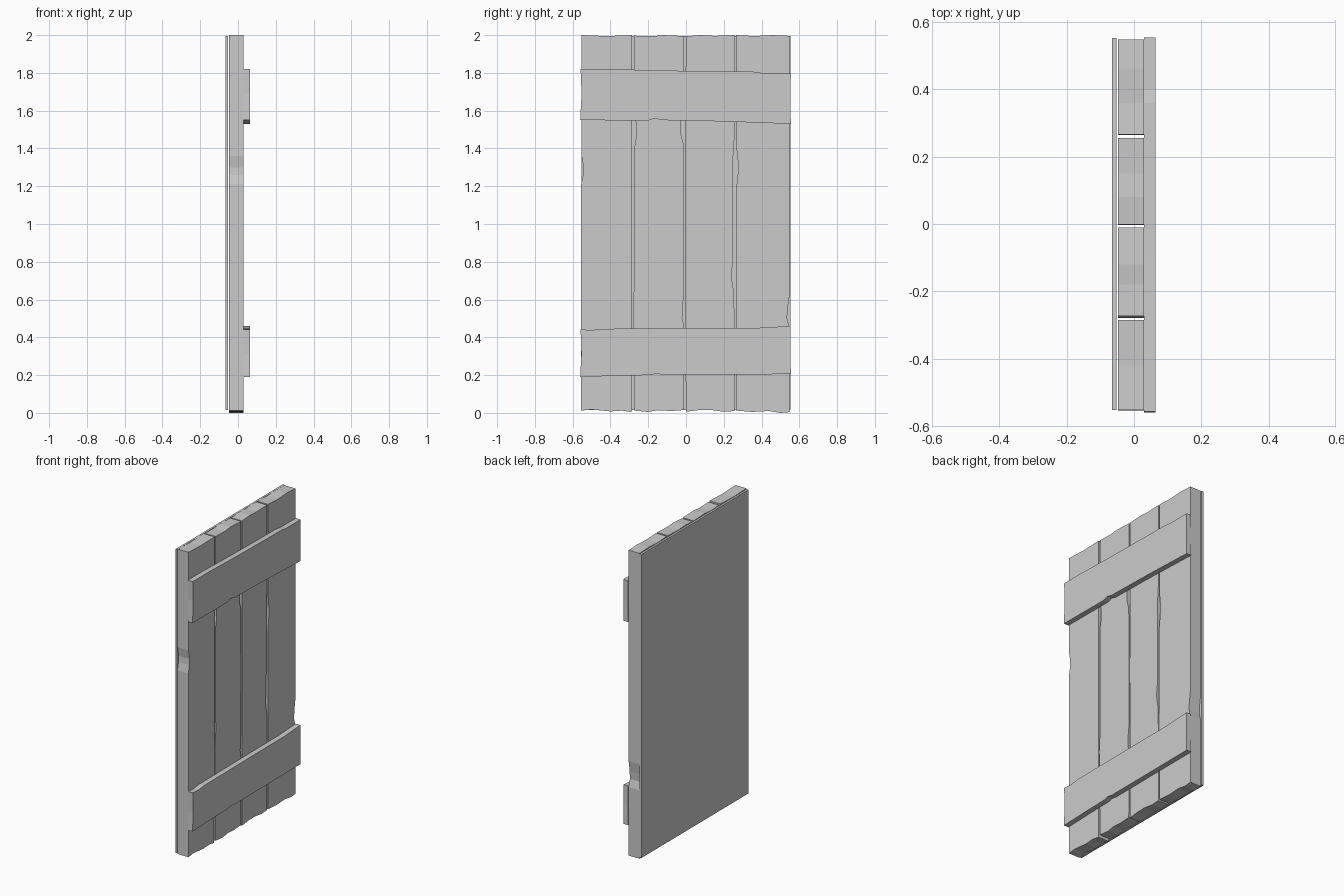
import bpy, bmesh


def slab(name, outline, x0, x1):
    """Extrude a (y, z) outline between two x positions."""
    bm = bmesh.new()
    face = bm.faces.new([bm.verts.new((x0, y, z)) for y, z in outline])
    ext = bmesh.ops.extrude_face_region(bm, geom=[face])
    for v in ext["geom"]:
        if isinstance(v, bmesh.types.BMVert):
            v.co.x = x1
    bmesh.ops.recalc_face_normals(bm, faces=bm.faces[:])
    me = bpy.data.meshes.new(name)
    bm.to_mesh(me)
    bm.free()
    ob = bpy.data.objects.new(name, me)
    bpy.context.collection.objects.link(ob)
    return ob


# Thin backing panel
slab("back_panel", [(-.553, .015), (.553, .015), (.553, 1.995), (-.553, 1.995)], -.065, -.052)

# Vertical planks: bottom, right, top and left edges, counter-clockwise
planks = [
    ([(-.555, .012), (-.50, .018), (-.40, .008), (-.34, .012), (-.288, .004)],
     [(-.286, .9)],
     [(-.286, 2.0), (-.42, 1.995), (-.553, 2.0)],
     [(-.553, 1.36), (-.543, 1.30), (-.545, 1.26), (-.555, 1.21)]),
    ([(-.273, .012), (-.20, .005), (-.15, .014), (-.08, .010), (-.012, .015)],
     [(-.010, .46), (-.020, .50), (-.018, .56), (-.010, .64), (-.012, 1.42), (-.028, 1.48),
      (-.028, 1.54), (-.010, 1.60)],
     [(-.010, 1.995), (-.12, 2.0), (-.18, 1.994), (-.274, 1.997)],
     [(-.274, 1.58), (-.264, 1.53), (-.262, 1.47), (-.274, 1.40), (-.272, .72), (-.280, .58)]),
    ([(-.001, .006), (.06, .014), (.13, .016), (.20, .006), (.256, .010)],
     [(.256, .52), (.254, .64), (.240, .72), (.248, .80), (.250, 1.36), (.256, 1.45)],
     [(.256, 2.0), (.15, 1.996), (.08, 2.0), (-.001, 1.994)],
     [(-.003, 1.0)]),
    ([(.266, .012), (.35, .005), (.44, .010), (.50, .0), (.548, .004)],
     [(.548, .45), (.535, .50), (.538, .55), (.548, .62)],
     [(.548, 1.996), (.46, 2.0), (.36, 1.995), (.266, 2.0)],
     [(.265, 1.42), (.276, 1.32), (.274, 1.26), (.265, 1.18), (.264, .6)]),
]
for i, edges in enumerate(planks):
    slab(f"plank_{i + 1}", sum(edges, []), -.048, .03)

# Rough horizontal battens across the front
slab("upper_batten", [
    (-.560, 1.55), (-.20, 1.548), (-.165, 1.56), (-.13, 1.55), (.20, 1.543), (.555, 1.53),
    (.553, 1.66), (.555, 1.80), (.40, 1.80), (.36, 1.806), (-.10, 1.812), (-.40, 1.82),
    (-.558, 1.82), (-.553, 1.69)], .03, .064)
slab("lower_batten", [
    (-.560, .19), (-.36, .197), (-.19, .20), (-.16, .208), (-.12, .202), (.555, .205),
    (.553, .34), (.553, .46), (.38, .45), (.10, .449), (-.44, .445), (-.50, .438),
    (-.558, .442), (-.554, .31)], .03, .064)
